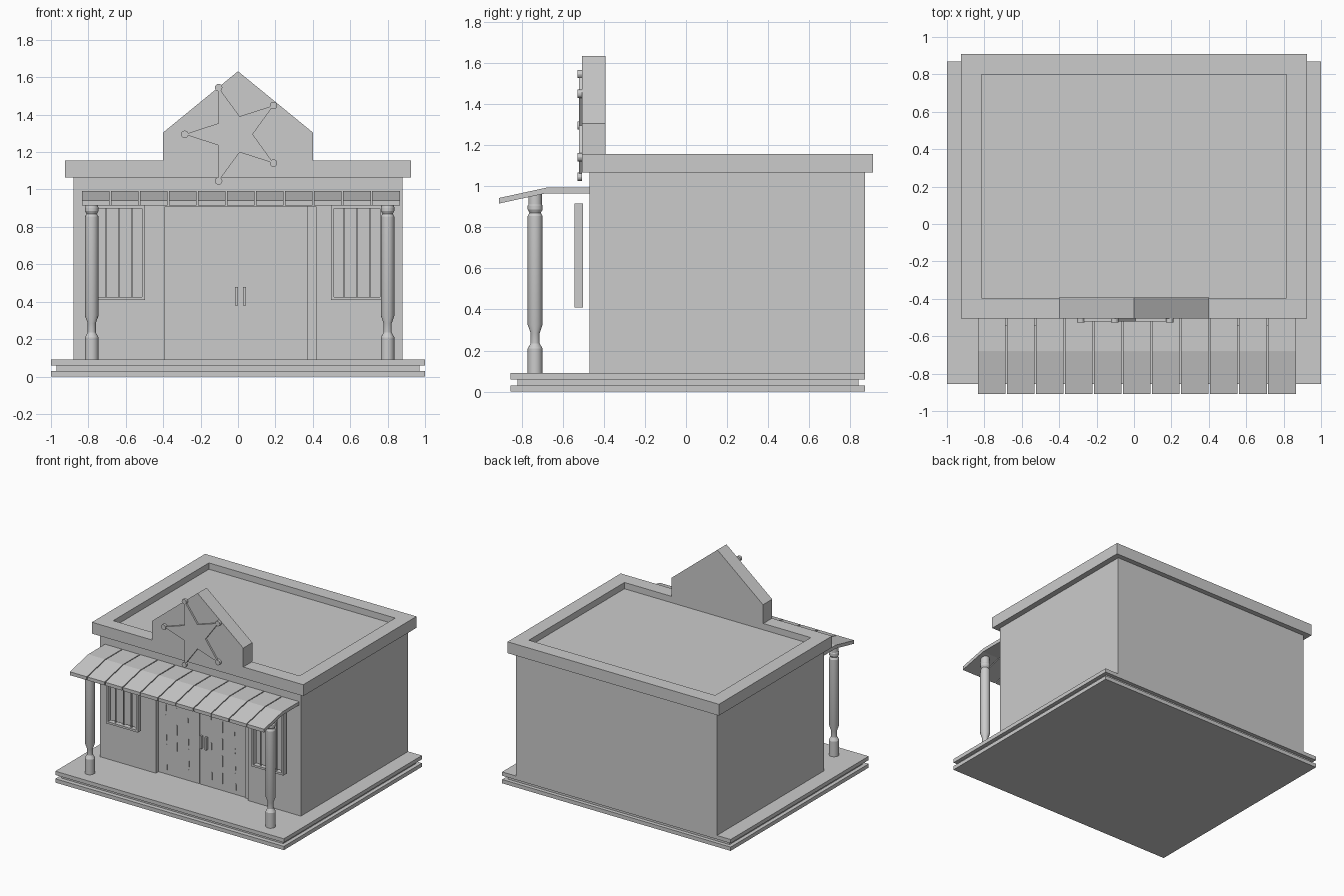
import bpy, bmesh, math
from mathutils import Vector

if "Cube" in bpy.data.objects:
    bpy.data.objects.remove(bpy.data.objects["Cube"])


def finish(name, bm):
    bmesh.ops.recalc_face_normals(bm, faces=bm.faces)
    me = bpy.data.meshes.new(name)
    bm.to_mesh(me)
    bm.free()
    ob = bpy.data.objects.new(name, me)
    bpy.context.collection.objects.link(ob)
    return ob


def add_prism(bm, pts, axis, a, b):
    """Extrude a 2D outline along x or y from a to b (outline is yz or xz)."""
    def co(p, t):
        return (t, p[0], p[1]) if axis == 'x' else (p[0], t, p[1])
    lo = [bm.verts.new(co(p, a)) for p in pts]
    hi = [bm.verts.new(co(p, b)) for p in pts]
    n = len(pts)
    bm.faces.new(lo)
    bm.faces.new(hi[::-1])
    for i in range(n):
        j = (i + 1) % n
        bm.faces.new((lo[i], lo[j], hi[j], hi[i]))


def add_box(bm, x0, x1, y0, y1, z0, z1):
    add_prism(bm, [(x0, z0), (x1, z0), (x1, z1), (x0, z1)], 'y', y0, y1)


def box(name, *dims):
    bm = bmesh.new()
    add_box(bm, *dims)
    return finish(name, bm)


def prism(name, pts, axis, a, b):
    bm = bmesh.new()
    add_prism(bm, pts, axis, a, b)
    return finish(name, bm)


# Porch base: two slabs with a recessed layer between
box("base_lower", -1, 1, -0.855, 0.87, 0, 0.03)
box("base_core", -0.97, 0.97, -0.82, 0.84, 0.03, 0.06)
box("base_upper", -1, 1, -0.855, 0.87, 0.06, 0.09)

# Walls: main body plus a front skin with the doorway opening
box("walls", -0.88, 0.88, -0.43, 0.87, 0.09, 1.065)
prism("front_wall", [(-0.88, 0.09), (-0.39, 0.09), (-0.39, 0.91), (0.417, 0.91),
                     (0.417, 0.09), (0.88, 0.09), (0.88, 1.065), (-0.88, 1.065)],
      'y', -0.47, -0.43)

# Flat roof with a sunken centre
bm = bmesh.new()
add_box(bm, -0.925, 0.925, -0.505, 0.91, 1.065, 1.155)
bm.normal_update()
bmesh.ops.recalc_face_normals(bm, faces=bm.faces)
top = max(bm.faces, key=lambda f: f.calc_center_median().z)
bmesh.ops.inset_region(bm, faces=[top], thickness=0.155)
bmesh.ops.translate(bm, verts=top.verts, vec=Vector((0, 0, -0.05)))
# sunken panel edges are joined to the rim by the sloping inset faces: make them upright
rim = list(top.verts)
for v in rim:
    v.co.z = 1.155
res = bmesh.ops.extrude_discrete_faces(bm, faces=[top])
bmesh.ops.translate(bm, verts=res['faces'][0].verts, vec=Vector((0, 0, -0.05)))
finish("roof", bm)

# Gable sign board
prism("gable", [(-0.4, 1.155), (0.4, 1.155), (0.4, 1.305), (0, 1.632), (-0.4, 1.305)],
      'y', -0.506, -0.392)

# Five-pointed star with round tips
cx, cz, R = -0.0225, 1.295, 0.2625
star = []
for i in range(10):
    a = math.pi + i * math.pi / 5
    r = R if i % 2 == 0 else R * 0.385
    star.append((cx + r * math.cos(a), cz + r * math.sin(a)))
prism("star", star, 'y', -0.520, -0.505)
bm = bmesh.new()
for px, pz in star[::2]:
    disc = [(px + 0.02 * math.cos(k * math.pi / 8), pz + 0.02 * math.sin(k * math.pi / 8))
            for k in range(16)]
    add_prism(bm, disc, 'y', -0.527, -0.505)
finish("star_tips", bm)

# Awning planks: flat near the wall, drooping at the front
slope = [(-0.47, 0.965), (-0.68, 0.965), (-0.91, 0.915),
         (-0.91, 0.942), (-0.68, 0.992), (-0.47, 0.992)]
bm = bmesh.new()
step = 1.707 / 11
for i in range(11):
    x = -0.835 + i * step
    add_prism(bm, slope, 'x', x, x + step - 0.007)
finish("awning", bm)

# Turned posts
profile = [(0, 0.09), (0.036, 0.09), (0.036, 0.21), (0.022, 0.235), (0.022, 0.285),
           (0.036, 0.325), (0.036, 0.855), (0.028, 0.87), (0.036, 0.885),
           (0.036, 0.905), (0.033, 0.91), (0.033, 0.97), (0, 0.97)]
for name, x in (("left_post", -0.782), ("right_post", 0.80)):
    bm = bmesh.new()
    vs = [bm.verts.new((r, 0, z)) for r, z in profile]
    es = [bm.edges.new(p) for p in zip(vs, vs[1:])]
    bmesh.ops.spin(bm, geom=vs + es, cent=(0, 0, 0), axis=(0, 0, 1),
                   angle=2 * math.pi, steps=16)
    bmesh.ops.remove_doubles(bm, verts=bm.verts, dist=1e-4)
    bmesh.ops.translate(bm, verts=bm.verts, vec=Vector((x, -0.734, 0)))
    ob = finish(name, bm)
    bpy.context.view_layer.objects.active = ob
    ob.select_set(True)
    bpy.ops.object.shade_smooth_by_angle(angle=math.radians(25))
    ob.select_set(False)

# Barred windows standing just off the wall
for name, x0, x1 in (("left_window", -0.775, -0.497), ("right_window", 0.497, 0.775)):
    bm = bmesh.new()
    t, y0, y1, z0, z1 = 0.016, -0.542, -0.502, 0.41, 0.915
    add_box(bm, x0, x0 + t, y0, y1, z0, z1)
    add_box(bm, x1 - t, x1, y0, y1, z0, z1)
    add_box(bm, x0 + t, x1 - t, y0, y1, z0, z0 + t)
    add_box(bm, x0 + t, x1 - t, y0, y1, z1 - t, z1)
    for k in (1, 2, 3):
        x = x0 + (x1 - x0) * k / 4
        add_box(bm, x - 0.004, x + 0.004, -0.526, -0.518, z0 + t, z1 - t)
    finish(name, bm)

# Double door with a side jamb and handles
box("left_door", -0.39, -0.032, -0.437, -0.425, 0.09, 0.91)
box("right_door", -0.026, 0.368, -0.437, -0.425, 0.09, 0.91)
box("door_jamb", 0.372, 0.417, -0.445, -0.425, 0.09, 0.91)
for name, x in (("left_handle", -0.008), ("right_handle", 0.035)):
    box(name, x - 0.007, x + 0.007, -0.458, -0.436, 0.38, 0.48)

# Dashed plank seams on the doors
bm = bmesh.new()
for xt, xb, count, fill in ((-0.33, -0.315, 7, 0.75), (-0.225, -0.23, 6, 0.6), (-0.14, -0.12, 10, 0.7),
                            (0.065, 0.08, 7, 0.7), (0.17, 0.17, 6, 0.65), (0.265, 0.29, 10, 0.7)):
    pitch = 0.81 / count
    for k in range(count):
        za = 0.905 - k * pitch
        zb = za - pitch * fill
        xa, xc = (xt + (xb - xt) * (0.905 - z) / 0.81 for z in (za, zb))
        w = 0.003
        add_prism(bm, [(xa - w, za), (xa + w, za), (xc + w, zb), (xc - w, zb)],
                  'y', -0.439, -0.436)
finish("door_seams", bm)
